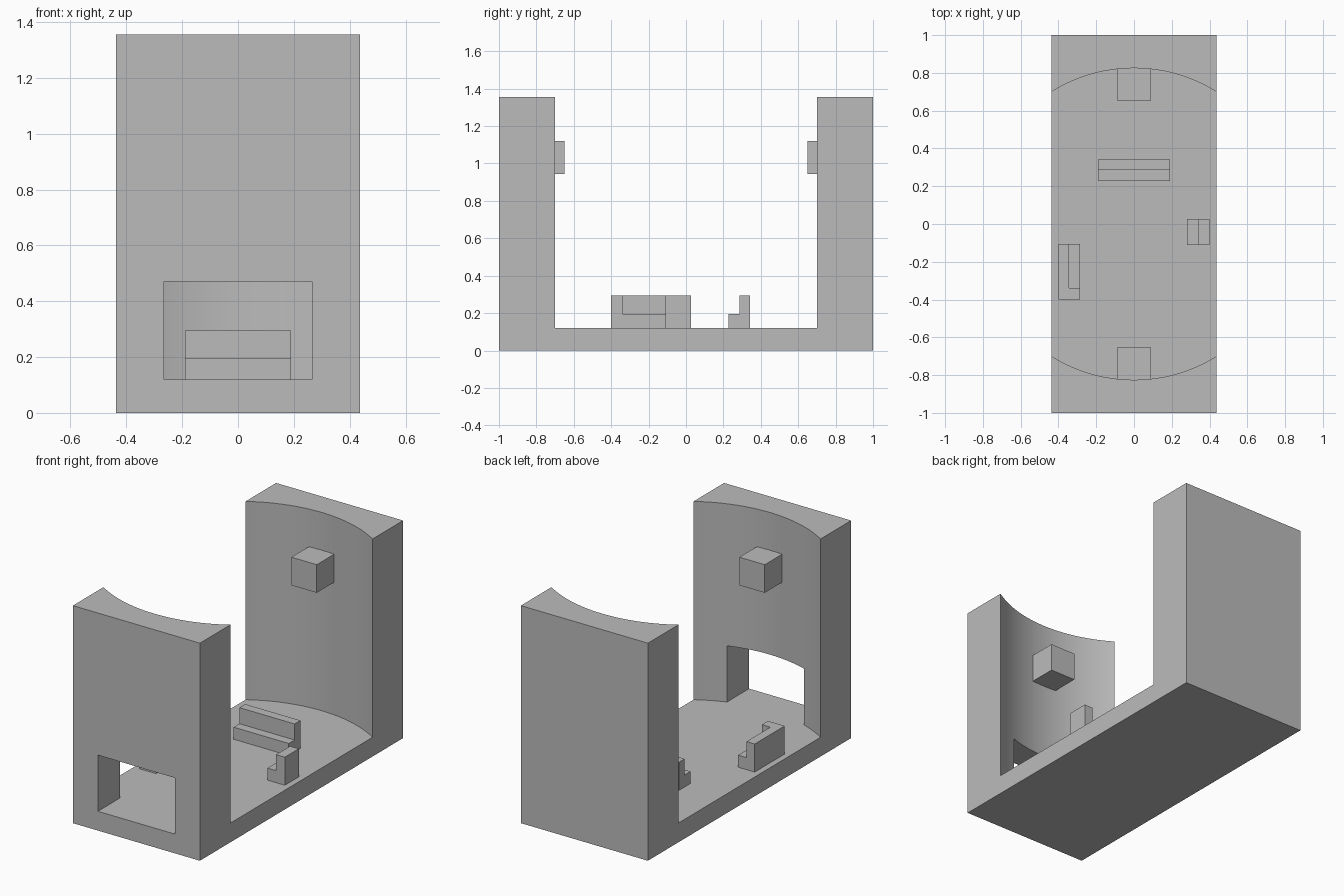
import bpy
import bmesh
import math

if "Cube" in bpy.data.objects:
    bpy.data.objects.remove(bpy.data.objects["Cube"])

grey = bpy.data.materials.new("plain grey")
grey.use_nodes = True
grey.diffuse_color = (0.5, 0.5, 0.5, 1)
grey.node_tree.nodes["Principled BSDF"].inputs["Base Color"].default_value = (0.5, 0.5, 0.5, 1)

FLOOR, TOP, SEAT, BACK = 0.12, 1.355, 0.195, 0.295
HALF_WIDTH, RADIUS = 0.4375, 0.825


def add_object(name, bm):
    mesh = bpy.data.meshes.new(name)
    bm.normal_update()
    bm.to_mesh(mesh)
    bm.free()
    mesh.materials.append(grey)
    obj = bpy.data.objects.new(name, mesh)
    bpy.context.collection.objects.link(obj)
    return obj


def box(name, x, y, z):
    bm = bmesh.new()
    bmesh.ops.create_cube(bm, size=1)
    for v in bm.verts:
        v.co = [r[0] if c < 0 else r[1] for c, r in zip(v.co, (x, y, z))]
    return add_object(name, bm)


def prism(name, outline, direction):
    """Extrude a closed planar outline along a direction."""
    bm = bmesh.new()
    face = bm.faces.new([bm.verts.new(p) for p in outline])
    moved = bmesh.ops.extrude_face_region(bm, geom=[face], use_keep_orig=True)["geom"]
    verts = [v for v in moved if isinstance(v, bmesh.types.BMVert)]
    bmesh.ops.translate(bm, vec=direction, verts=verts)
    bmesh.ops.recalc_face_normals(bm, faces=bm.faces)
    return add_object(name, bm)


def cut(target, cutter):
    cutter.hide_render = True
    mod = target.modifiers.new("cut", "BOOLEAN")
    mod.operation, mod.solver, mod.object = "DIFFERENCE", "EXACT", cutter
    bpy.context.view_layer.objects.active = target
    bpy.ops.object.modifier_apply(modifier=mod.name)
    bpy.data.objects.remove(cutter)


# Room shell: a block hollowed by an upright cylinder, with a front doorway
shell = box("room_shell", (-HALF_WIDTH, HALF_WIDTH), (-1, 1), (0, TOP))
circle = [(RADIUS * math.cos(a), RADIUS * math.sin(a), FLOOR)
          for a in (math.tau * i / 128 for i in range(128))]
cut(shell, prism("hollow_cutter", circle, (0, 0, 2)))
cut(shell, box("doorway_cutter", (-0.265, 0.265), (-1.2, -0.5), (FLOOR, 0.47)))
bpy.ops.object.select_all(action="DESELECT")
shell.select_set(True)
bpy.context.view_layer.objects.active = shell
bpy.ops.object.shade_smooth_by_angle(angle=math.radians(30))

# Matching blocks mounted high on both curved walls
for name, side in (("front_wall_block", -1), ("back_wall_block", 1)):
    box(name, (-0.0875, 0.0875), sorted((side * 0.65, side * 0.83)), (0.945, 1.12))


def step_profile(front, back):
    """Seat profile as (depth, height) pairs, low at front, tall at back."""
    mid = (front + back) / 2
    return [(front, FLOOR), (back, FLOOR), (back, BACK),
            (mid, BACK), (mid, SEAT), (front, SEAT)]


# Sofa at the back and chair at the side
prism("sofa", [(-0.19, d, h) for d, h in step_profile(0.228, 0.342)], (0.38, 0, 0))
prism("chair", [(d, -0.11, h) for d, h in step_profile(0.28, 0.4)], (0, 0.137, 0))

# Corner bench: low seat wrapped by an L-shaped back and arm
box("corner_bench_seat", (-0.343, -0.285), (-0.34, -0.105), (FLOOR, SEAT))
bench_back = [(-0.4, -0.4), (-0.285, -0.4), (-0.285, -0.34),
              (-0.343, -0.34), (-0.343, -0.105), (-0.4, -0.105)]
prism("corner_bench_back", [(x, y, FLOOR) for x, y in bench_back], (0, 0, BACK - FLOOR))
